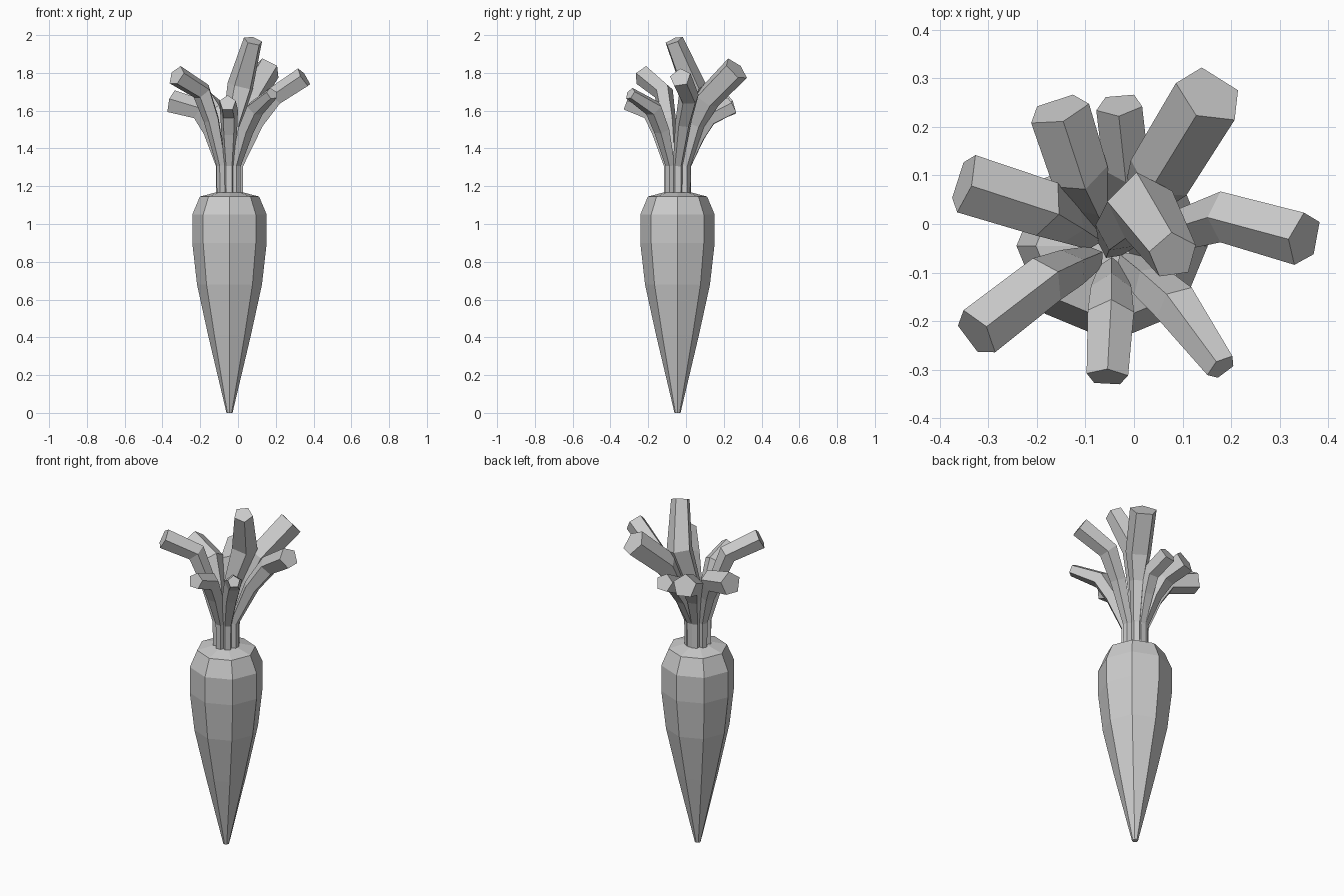
import bpy, bmesh, math
from mathutils import Vector

if "Cube" in bpy.data.objects:
    bpy.data.objects.remove(bpy.data.objects["Cube"])

CX = CY = -0.045  # root axis


def skin(name, rings):
    """Join equal-sided rings into a capped, flat-shaded solid."""
    bm = bmesh.new()
    loops = [[bm.verts.new(p) for p in ring] for ring in rings]
    n = len(loops[0])
    for a, b in zip(loops, loops[1:]):
        for i in range(n):
            j = (i + 1) % n
            bm.faces.new((a[i], a[j], b[j], b[i]))
    bm.faces.new(loops[0][::-1])
    bm.faces.new(loops[-1])
    bmesh.ops.recalc_face_normals(bm, faces=bm.faces)
    mesh = bpy.data.meshes.new(name)
    bm.to_mesh(mesh)
    bm.free()
    obj = bpy.data.objects.new(name, mesh)
    bpy.context.collection.objects.link(obj)
    return obj


def stalk(name, points, radii, sides=5):
    """Sweep a polygon along a bent path, keeping one edge ring upright."""
    pts = [Vector(p) for p in points]
    out = pts[-1] - pts[0]
    side = Vector((-out.y, out.x, 0)).normalized()
    rings = []
    for k, (p, r) in enumerate(zip(pts, radii)):
        before = (p - pts[k - 1]).normalized() if k else Vector((0, 0, 1))
        after = (pts[k + 1] - p).normalized() if k < len(pts) - 1 else before
        t = (before + after).normalized()
        u = (side - t * side.dot(t)).normalized()
        v = t.cross(u)
        ang = [2 * math.pi * i / sides + math.pi / 2 for i in range(sides)]
        rings.append([p + u * r * math.cos(a) + v * r * math.sin(a) for a in ang])
    return skin(name, rings)


# Tapered eight-sided root
profile = [(0.016, 0), (0.113, 0.41), (0.172, 0.68), (0.197, 0.90),
           (0.197, 1.05), (0.157, 1.145), (0.07, 1.168)]
skin("root", [[(CX + r * math.cos(i * math.pi / 4), CY + r * math.sin(i * math.pi / 4), z)
               for i in range(8)] for r, z in profile])

# Leaf stalks: bend point, tip centre, tip radius
stalks = [
    ((0.06, 0.11, 1.66), (0.155, 0.265, 1.82), 0.075),
    ((0.19, 0.015, 1.67), (0.35, -0.03, 1.775), 0.058),
    ((0.09, -0.17, 1.61), (0.18, -0.295, 1.69), 0.034),
    ((-0.048, -0.19, 1.59), (-0.055, -0.315, 1.64), 0.045),
    ((-0.19, -0.12, 1.70), (-0.325, -0.225, 1.785), 0.057),
    ((-0.19, 0.035, 1.60), (-0.35, 0.085, 1.645), 0.065),
    ((-0.115, 0.11, 1.58), (-0.155, 0.235, 1.635), 0.066),
    ((-0.015, 0.12, 1.56), (-0.03, 0.245, 1.625), 0.05),
]
for n, (bend, tip, r) in enumerate(stalks, 1):
    d = Vector((tip[0] - CX, tip[1] - CY, 0)).normalized()
    foot = Vector((CX, CY, 0)) + d * 0.05
    knee = (foot + Vector((bend[0], bend[1], 0))) / 2
    knee.z = 1.31 + (bend[2] - 1.31) * 0.62
    stalk(f"leaf_stalk_{n}",
          [(foot.x, foot.y, 1.15), (foot.x, foot.y, 1.31), knee, bend, tip],
          [0.025, 0.027, 0.044, max(r * 0.95, 0.05), r])

# Tall middle stalk leaning forward at its tip
stalk("middle_stalk",
      [(CX, CY, 1.15), (CX, CY, 1.31), (-0.03, -0.01, 1.53), (0.015, 0.035, 1.73), (0.08, -0.065, 1.97)],
      [0.025, 0.028, 0.05, 0.073, 0.052])
